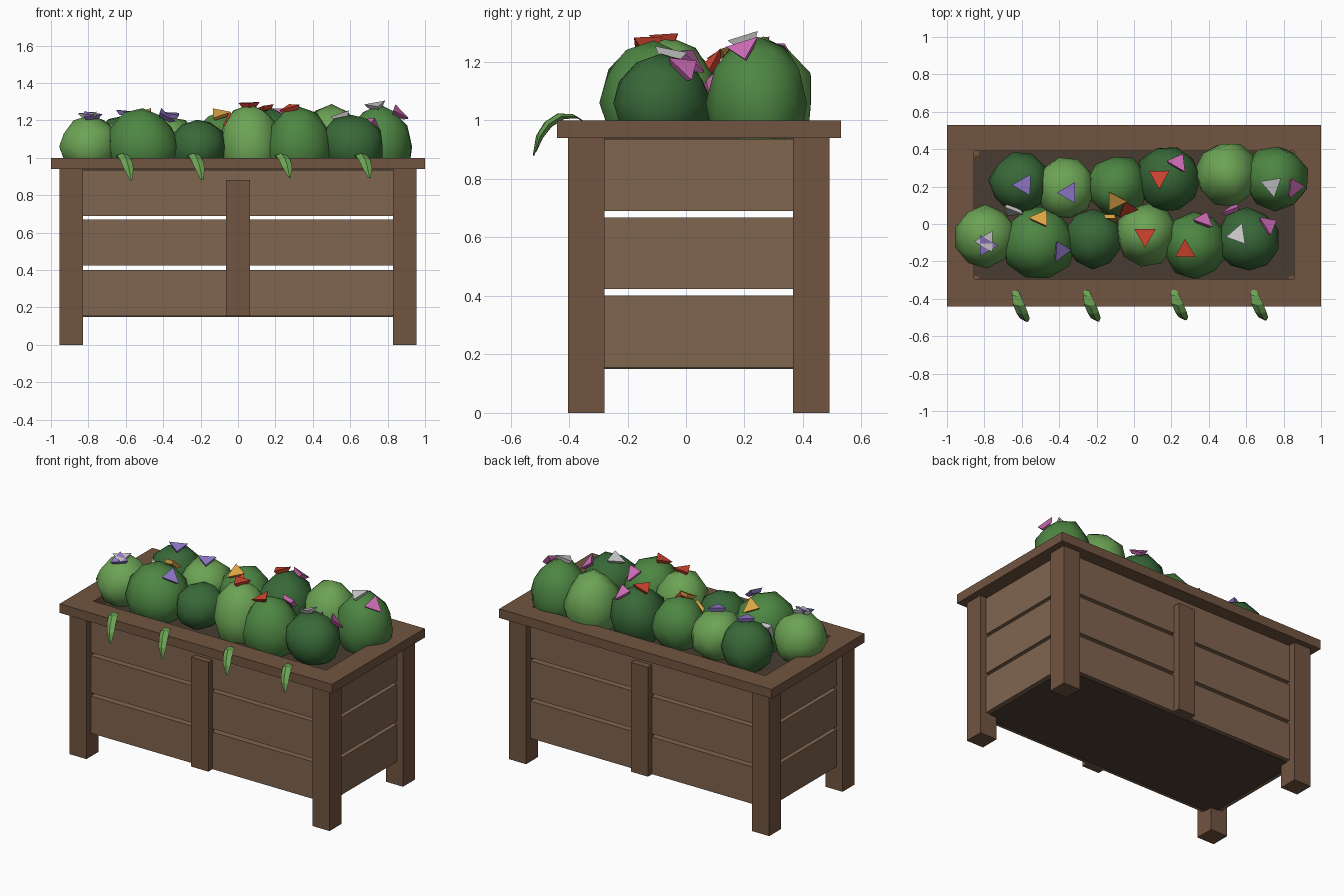
import bpy, bmesh, math, random
from mathutils import Vector, Matrix

if "Cube" in bpy.data.objects:
    bpy.data.objects.remove(bpy.data.objects["Cube"])

random.seed(4)
YC = 0.044  # centre line of the wooden box


def mat(name, rgb):
    m = bpy.data.materials.new(name)
    m.diffuse_color = (*rgb, 1)
    m.use_nodes = True
    m.node_tree.nodes["Principled BSDF"].inputs["Base Color"].default_value = m.diffuse_color
    return m


FRAME = mat("frame_wood", (0.165, 0.09, 0.052))
PLANK = mat("plank_wood", (0.215, 0.128, 0.078))
SOIL = mat("soil", (0.065, 0.045, 0.032))
BASE = mat("base_wood", (0.075, 0.05, 0.034))
GREEN = {"l": mat("light_green", (0.15, 0.37, 0.09)),
         "m": mat("mid_green", (0.075, 0.24, 0.055)),
         "d": mat("dark_green", (0.04, 0.14, 0.04))}
PETAL = {"purple": mat("purple", (0.3, 0.2, 0.62)), "white": mat("white", (0.8, 0.78, 0.78)),
         "yellow": mat("yellow", (0.75, 0.38, 0.06)), "red": mat("red", (0.65, 0.06, 0.03)),
         "pink": mat("pink", (0.66, 0.16, 0.5))}


def finish(name, bm, material, smooth=False):
    bmesh.ops.recalc_face_normals(bm, faces=bm.faces)
    me = bpy.data.meshes.new(name)
    bm.to_mesh(me)
    bm.free()
    me.materials.append(material)
    for p in me.polygons:
        p.use_smooth = smooth
    ob = bpy.data.objects.new(name, me)
    bpy.context.collection.objects.link(ob)
    return ob


def box(name, lo, hi, material):
    lo, hi = Vector(lo), Vector(hi)
    bm = bmesh.new()
    bmesh.ops.create_cube(bm, size=1, matrix=Matrix.Translation((lo + hi) / 2)
                          @ Matrix.Diagonal((*(hi - lo), 1)))
    return finish(name, bm, material)


# Corner legs
for sx in (-1, 1):
    for sy in (-1, 1):
        x, y = sx * 0.8925, YC + sy * 0.385
        box("corner_leg", (x - .0625, y - .0625, 0), (x + .0625, y + .0625, 0.945), FRAME)

# Slatted walls with open gaps, and a centre batten front and back
for s in (-1, 1):
    for z in (0.155, 0.423, 0.69):
        y, x = YC + s * 0.382, s * 0.89
        box("long_plank", (-.84, y - .02, z), (.84, y + .02, z + .246), PLANK)
        box("end_plank", (x - .02, YC - .335, z), (x + .02, YC + .335, z + .246), PLANK)
    y = YC + s * 0.415
    box("centre_batten", (-.063, y - .03, .155), (.063, y + .03, .88), FRAME)

# Floor and soil
box("floor", (-.88, YC - .375, .15), (.88, YC + .375, .185), BASE)
box("soil_bed", (-.875, YC - .365, .90), (.875, YC + .365, .94), SOIL)

# Top rim as one mitred frame
bm = bmesh.new()
loops = []
for hx, y0, y1, z in ((1, -.442, .53, .94), (1, -.442, .53, 1),
                      (.855, -.295, .39, 1), (.855, -.295, .39, .94)):
    loops.append([bm.verts.new((x, y, z)) for x, y in
                  ((-hx, y0), (hx, y0), (hx, y1), (-hx, y1))])
for a in range(4):
    for i in range(4):
        p, q, j = loops[a], loops[(a + 1) % 4], (i + 1) % 4
        bm.faces.new((p[i], p[j], q[j], q[i]))
finish("top_rim", bm, FRAME)

# Foliage clumps: x, y, radius, top height, shade
CLUMPS = [(-.61, .22, .16, 1.23, "d"), (-.37, .19, .165, 1.22, "l"), (-.09, .2, .165, 1.24, "m"),
          (.18, .24, .17, 1.26, "d"), (.50, .265, .172, 1.275, "l"), (.76, .245, .172, 1.275, "m"),
          (-.79, -.065, .165, 1.22, "l"), (-.51, -.10, .192, 1.26, "m"), (-.22, -.08, .155, 1.205, "d"),
          (.065, -.055, .165, 1.275, "l"), (.325, -.11, .178, 1.265, "m"), (.61, -.085, .17, 1.225, "d")]
CZ = 1.06
for x, y, r, top, shade in CLUMPS:
    bm = bmesh.new()
    bmesh.ops.create_icosphere(bm, subdivisions=2, radius=1)
    turn = Matrix.Rotation(random.uniform(0, 6.28), 4, 'Z')
    for v in bm.verts:
        v.co *= random.uniform(0.95, 1.07)
    bm.transform(Matrix.Translation((x, y, CZ)) @ Matrix.Diagonal((r, r, top - CZ, 1)) @ turn)
    finish("foliage_clump", bm, GREEN[shade], True)

# Flowers: clump index, x, y, colour, spin
FLOWERS = [(0, -.59, .21, "purple", 90), (0, -.65, .08, "white", 30), (1, -.35, .17, "purple", 90),
           (6, -.79, -.09, "white", 90), (6, -.79, -.11, "purple", 270), (7, -.50, .02, "yellow", 210),
           (7, -.40, -.14, "purple", 150), (2, -.10, .13, "yellow", 270), (2, -.12, .04, "yellow", 90),
           (2, -.04, .09, "red", 20), (3, .14, .25, "red", 60), (3, .23, .32, "pink", 90),
           (9, .06, -.06, "red", 180), (10, .28, -.14, "red", 120), (10, .37, .01, "pink", 100),
           (11, .56, -.06, "white", 100), (5, .74, .21, "white", 190), (5, .85, .20, "pink", 270),
           (11, .53, .07, "pink", 0), (11, .71, -.01, "pink", 60)]
for c, x, y, colour, spin in FLOWERS:
    cx, cy, r, top, _ = CLUMPS[c]
    h = top - CZ
    u, v = (x - cx) / r, (y - cy) / r
    w = math.sqrt(max(0.06, 1 - u * u - v * v))
    n = Vector((u / r, v / r, w / h)).normalized()
    pos = Vector((x, y, CZ + w * h)) + n * 0.008
    bm = bmesh.new()
    bmesh.ops.create_cone(bm, cap_ends=True, segments=3, radius1=.045, radius2=.066, depth=.024,
                          matrix=Matrix.Rotation(math.radians(spin), 4, 'Z'))
    bm.transform(Matrix.Translation(pos) @ Vector((0, 0, 1)).rotation_difference(n).to_matrix().to_4x4())
    finish("flower", bm, PETAL[colour])

# Trailing leaves lofted over the front rim: x shift, y, z, half width
LEAF = [(0, -.335, .985, .006), (.008, -.38, 1.015, .022), (.022, -.43, 1.015, .031),
        (.04, -.475, .985, .031), (.054, -.505, .94, .026), (.066, -.522, .88, .006)]
for x0, drop in ((-.638, 1), (-.258, .98), (.21, .88), (.637, .9)):
    bm = bmesh.new()
    rings = []
    for dx, y, z, w in LEAF:
        x, y, z = x0 + dx, -.335 + (y + .335) * (.6 + .4 * drop), 1.01 + (z - 1.01) * drop
        t = w * 0.3
        rings.append([bm.verts.new(p) for p in
                      ((x - w, y, z), (x, y - t, z + t), (x + w, y, z), (x, y + t, z - t))])
    for a, b in zip(rings, rings[1:]):
        for i in range(4):
            bm.faces.new((a[i], a[(i + 1) % 4], b[(i + 1) % 4], b[i]))
    bm.faces.new(rings[0])
    bm.faces.new(rings[-1])
    finish("trailing_leaf", bm, GREEN["l"])
